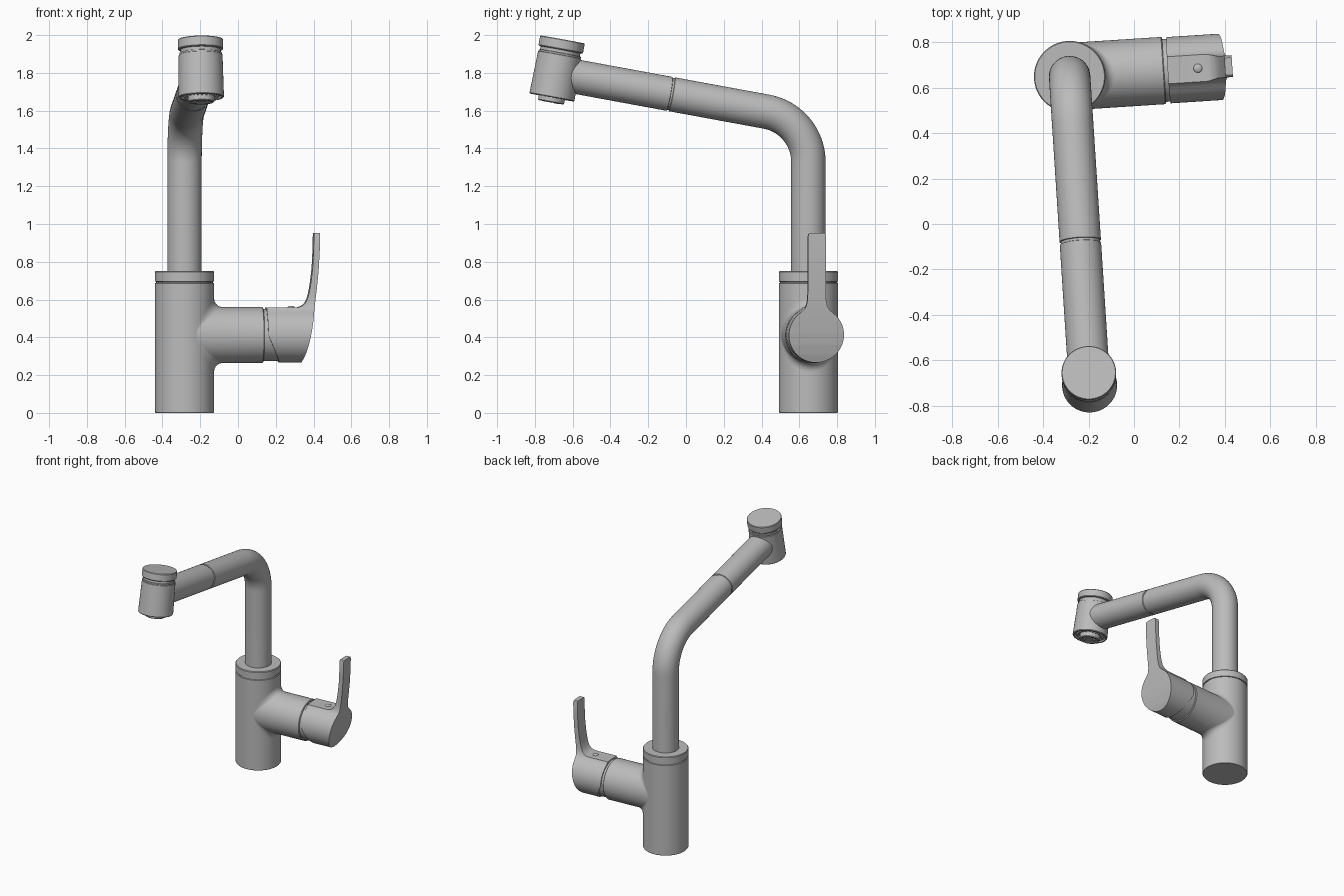
import bpy, bmesh, math
from mathutils import Matrix, Vector

cube = bpy.data.objects.get("Cube")
if cube:
    bpy.data.objects.remove(cube, do_unlink=True)

SEG = 64
ANGLES = [2 * math.pi * i / SEG for i in range(SEG)]
# Whole tap stands off-centre and is turned slightly about z
BASE = Matrix.Translation((-0.283, 0.648, 0)) @ Matrix.Rotation(math.radians(3.7), 4, 'Z')

metal = bpy.data.materials.new("satin grey metal")
metal.use_nodes = True
GREY = (0.5, 0.5, 0.5, 1)
metal.diffuse_color = GREY
metal.node_tree.nodes["Principled BSDF"].inputs["Base Color"].default_value = GREY


def finish(ob):
    bpy.ops.object.select_all(action='DESELECT')
    ob.select_set(True)
    bpy.context.view_layer.objects.active = ob
    bpy.ops.object.shade_smooth_by_angle(angle=math.radians(30))


def make_object(name, bm, matrix=BASE):
    bmesh.ops.recalc_face_normals(bm, faces=bm.faces)
    bm.transform(matrix)
    mesh = bpy.data.meshes.new(name)
    bm.to_mesh(mesh)
    bm.free()
    mesh.materials.append(metal)
    ob = bpy.data.objects.new(name, mesh)
    bpy.context.collection.objects.link(ob)
    finish(ob)
    return ob


def loft(name, rings, matrix=BASE):
    """Skin a list of closed rings and cap both ends."""
    bm = bmesh.new()
    rows = [[bm.verts.new(p) for p in ring] for ring in rings]
    n = len(rows[0])
    for a, b in zip(rows, rows[1:]):
        for i in range(n):
            j = (i + 1) % n
            bm.faces.new((a[i], a[j], b[j], b[i]))
    bm.faces.new(rows[0])
    bm.faces.new(rows[-1])
    return make_object(name, bm, matrix)


def lathe(name, profile, matrix=BASE):
    """Revolve (radius, height) points about z."""
    return loft(name, [[(r * math.cos(t), r * math.sin(t), z) for t in ANGLES]
                       for r, z in profile], matrix)


# Upright body with a groove under its collar
R = 0.157
lathe("body", [(R - .004, 0), (R, .006), (R, .686), (R - .006, .688), (R - .006, .694),
               (R, .696), (R, .745), (R - .004, .75)])

# Spout: vertical pipe, bend, rising straight run with a seam groove
PIPE, BEND, START = 0.091, 0.271, 1.328
TURN = math.radians(79.6)
stations = [(0, .72, 0, PIPE)]
for i in range(21):
    f = TURN * i / 20
    stations.append((-BEND * (1 - math.cos(f)), START + BEND * math.sin(f), f, PIPE))
y0, z0 = stations[-1][:2]
for y, r in ((-.723, PIPE), (-.725, PIPE - .005), (-.735, PIPE - .005), (-.737, PIPE), (-1.31, PIPE)):
    stations.append((y, z0 + (y0 - y) / math.tan(TURN), TURN, r))
loft("spout", [[Vector((r * math.cos(t), y + r * math.sin(t) * math.cos(f), z + r * math.sin(t) * math.sin(f)))
                for t in ANGLES] for y, z, f, r in stations])

# Spray head, square to the spout
HEAD = BASE @ Matrix.Translation((0, -1.361, 1.67)) @ Matrix.Rotation(math.radians(-10.4), 4, 'X')
lathe("spray_head", [(.104, .012), (.108, 0), (.118, 0), (.121, .004), (.116, .228), (.113, .230),
                     (.113, .238), (.107, .240), (.107, .256), (.117, .258), (.120, .262),
                     (.120, .308), (.117, .312)], HEAD)
lathe("spray_nozzle", [(.050, -.020), (.054, -.026), (.066, -.026), (.070, -.022), (.070, .02)], HEAD)

# Ring of small spray jets, and a finer ring inside the nozzle
bm = bmesh.new()
for count, ring, size, z in ((24, .088, .007, .006), (12, .036, .006, -.021)):
    for i in range(count):
        t = 2 * math.pi * i / count
        bmesh.ops.create_cone(bm, cap_ends=True, segments=10, radius1=size * .7, radius2=size, depth=.014,
                              matrix=Matrix.Translation((ring * math.cos(t), ring * math.sin(t), z)))
make_object("spray_jets", bm, HEAD)

# Side arm, filleted into the body
ARM, AXIS_Z = 0.148, 0.412
rings = []
for k in range(9):
    p = math.pi / 2 * k / 8
    ring = []
    for t in ANGLES:
        f = .045 * math.sin(t) ** 2
        r = ARM + f * (1 - math.sin(p))
        y = r * math.cos(t)
        ring.append((math.sqrt(R * R - y * y) + f * (1 - math.cos(p)), y, AXIS_Z + r * math.sin(t)))
    rings.append(ring)
for x, r in ((.412, ARM), (.416, ARM - .004)):
    rings.append([(x, r * math.cos(t), AXIS_Z + r * math.sin(t)) for t in ANGLES])
loft("side_arm", rings)

# Recessed core seen between arm and handle
loft("valve_core", [[(x, .138 * math.cos(t), AXIS_Z + .138 * math.sin(t)) for t in ANGLES] for x in (.38, .54)])

# Lever handle: face outline (round with a stem) intersected with a side profile
half = [(.146 * math.cos(math.radians(d)), AXIS_Z + .146 * math.sin(math.radians(d)))
        for d in range(-86, 53, 4)]
half += [(.075, .540), (.062, .553), (.054, .572), (.049, .60), (.048, .64),
         (.048, .935), (.045, .946), (.038, .952)]
face = half + [(-y, z) for y, z in reversed(half)]
handle = loft("lever_handle", [[(x, y, z) for y, z in face] for x in (.40, .80)])

side = [(.432, .559), (.436, .41), (.512, .24), (.605, .24), (.618, .266), (.636, .31), (.651, .36),
        (.664, .42), (.676, .49), (.688, .57), (.699, .66), (.708, .75), (.714, .85), (.717, .97),
        (.684, .97), (.682, .87), (.677, .77), (.668, .69), (.658, .635), (.648, .60),
        (.636, .579), (.620, .566), (.600, .559)]
cutter = loft("handle_cutter", [[(x, y, z) for x, z in side] for y in (-.3, .3)])
cutter.hide_render = True
mod = handle.modifiers.new("side profile", 'BOOLEAN')
mod.operation, mod.solver, mod.object = 'INTERSECT', 'EXACT', cutter
bpy.context.view_layer.objects.active = handle
bpy.ops.object.modifier_apply(modifier=mod.name)
bpy.data.objects.remove(cutter, do_unlink=True)
finish(handle)

# Temperature marker button on top of the handle
bm = bmesh.new()
bmesh.ops.create_uvsphere(bm, u_segments=24, v_segments=12, radius=.02,
                          matrix=Matrix.Translation((.565, 0, .557)) @ Matrix.Diagonal((1, 1, .5, 1)))
make_object("marker_button", bm)
